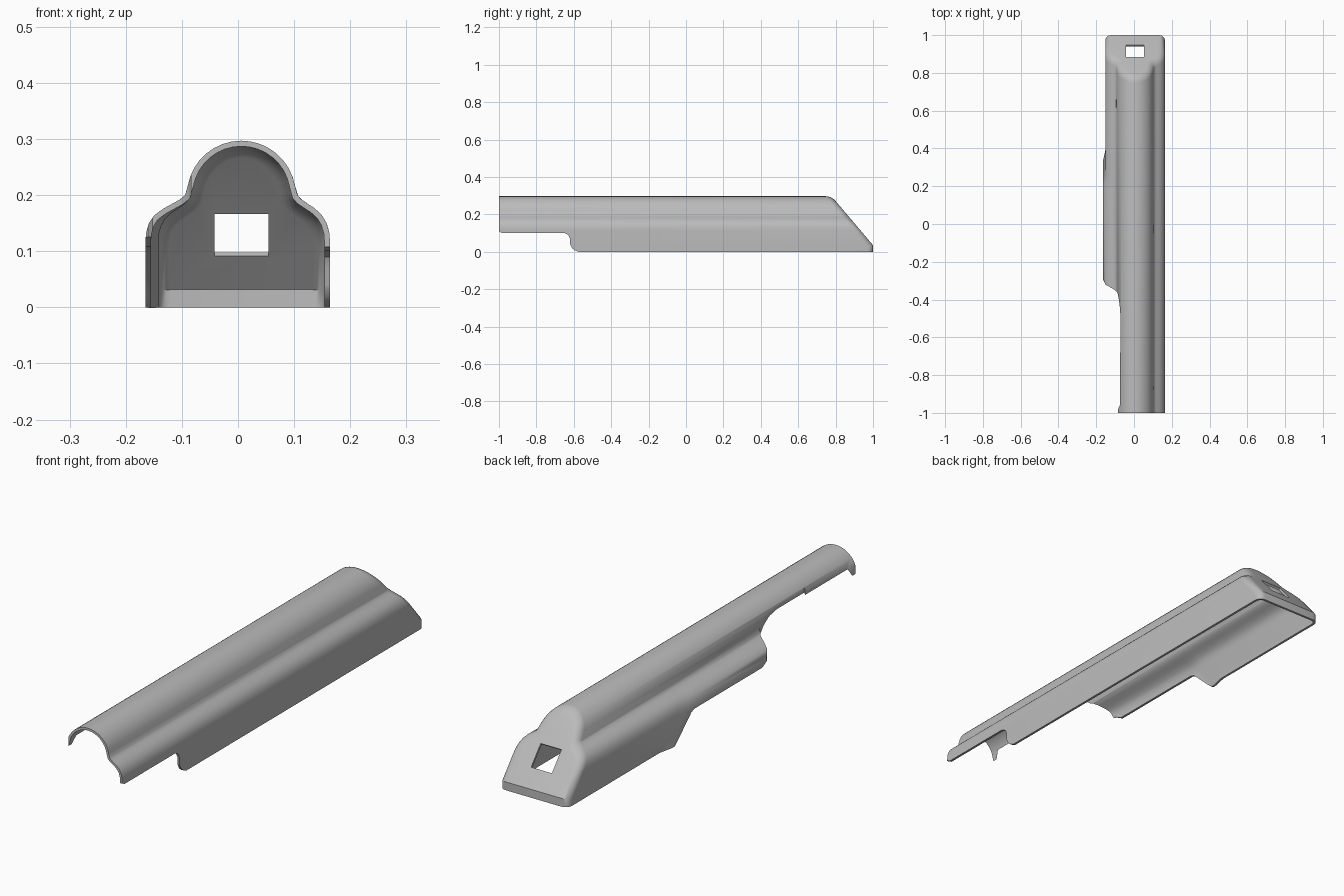
import bpy, bmesh
from math import sin, cos, radians, atan2
from mathutils import Vector

if "Cube" in bpy.data.objects:
    bpy.data.objects.remove(bpy.data.objects["Cube"])

CX = 0.006        # centre line of the cover
LIP = 0.035       # height of the upright rear lip
SLOPE = 1.18      # steepness of the rear face

grey = bpy.data.materials.new("plain grey")
grey.use_nodes = True
colour = (0.5, 0.5, 0.5, 1)
grey.diffuse_color = colour
grey.node_tree.nodes["Principled BSDF"].inputs["Base Color"].default_value = colour


def add_object(name, bm):
    mesh = bpy.data.meshes.new(name)
    bmesh.ops.recalc_face_normals(bm, faces=bm.faces)
    bm.to_mesh(mesh)
    bm.free()
    obj = bpy.data.objects.new(name, mesh)
    bpy.context.collection.objects.link(obj)
    mesh.materials.append(grey)
    return obj


def prism(name, points, place, depth):
    """Cutter: extrude a flat outline along the depth vector."""
    bm = bmesh.new()
    face = bm.faces.new([bm.verts.new(place(a, b)) for a, b in points])
    out = bmesh.ops.extrude_face_region(bm, geom=[face])
    moved = [v for v in out["geom"] if isinstance(v, bmesh.types.BMVert)]
    bmesh.ops.translate(bm, verts=moved, vec=Vector(depth))
    obj = add_object(name, bm)
    obj.hide_render = True
    return obj


# Cross-section: round ridge, valley, shoulder and upright wall
half = [(0.097 * cos(radians(a)), 0.2 + 0.097 * sin(radians(a)))
        for a in range(80, 0, -10)]
half += [(0.1, 0.2), (0.106, 0.193), (0.116, 0.186), (0.13, 0.177),
         (0.143, 0.165), (0.152, 0.15), (0.157, 0.132), (0.158, 0.115),
         (0.158, LIP), (0.158, 0)]
section = [(-x, z) for x, z in reversed(half)] + [(0, 0.297)] + half

# Shell skin with sloped rear end; front and underside stay open
bm = bmesh.new()
front = [bm.verts.new((CX + x, -1, z)) for x, z in section]
rear = [bm.verts.new((CX + x, min(1, 1 - (z - LIP) / SLOPE), z)) for x, z in section]
for i in range(len(section) - 1):
    bm.faces.new((front[i], front[i + 1], rear[i + 1], rear[i]))
slope = bm.faces.new(rear[1:-1])
lip = bm.faces.new((rear[0], rear[1], rear[-2], rear[-1]))
bmesh.ops.recalc_face_normals(bm, faces=bm.faces)
rounded = [e for e in bm.edges if len(e.link_faces) == 2
           and len({slope, lip} & set(e.link_faces)) == 1]
bmesh.ops.bevel(bm, geom=rounded, offset=0.03, segments=5, profile=0.5,
                affect='EDGES', clamp_overlap=False)

# Flared wall panel on the right side, starting at a diagonal step
step = Vector((0, 1, 0.85))
for y in (0.39, 0.33):
    faces = [f for f in bm.faces if f.calc_center_median().x < -0.09]
    geom = faces + list({e for f in faces for e in f.edges})
    geom += list({v for f in faces for v in f.verts})
    bmesh.ops.bisect_plane(bm, geom=geom, plane_co=(0, y, 0), plane_no=step)
for v in bm.verts:
    if v.co.x < -0.09 and v.co.dot(step) < 0.34:
        v.co.x -= 0.013 * min(1, max(0, (0.2 - v.co.z) / 0.04))
cover = add_object("cover_shell", bm)
# Orient the open skin outward, then give it thickness inward
bm = bmesh.new()
bm.from_mesh(cover.data)
if max(bm.faces, key=lambda f: f.calc_center_median().z).normal.z < 0:
    bmesh.ops.reverse_faces(bm, faces=bm.faces)
bm.to_mesh(cover.data)
bm.free()
wall = cover.modifiers.new("wall", 'SOLIDIFY')
wall.thickness = 0.01
wall.offset = -1
wall.use_even_offset = True

# Cutters: left front notch, right lower edge, right front opening, rear hole
notch = prism("left_notch_cutter",
              [(-1.1, -0.1), (-1.1, 0.11), (-0.995, 0.107), (-0.985, 0.1), (-0.65, 0.1),
               (-0.63, 0.09), (-0.62, 0.07), (-0.62, 0.04), (-0.61, 0.02),
               (-0.595, 0.008), (-0.575, 0), (-0.575, -0.1)],
              lambda y, z: (0.05, y, z), (0.3, 0, 0))
edge = prism("right_edge_cutter",
             [(0.31, -0.1), (0.31, 0), (0.295, 0.012), (0.2, 0.1), (0.18, 0.108),
              (-0.27, 0.108), (-0.3, 0.125), (-0.4, 0.125), (-0.4, -0.1)],
             lambda y, z: (-0.3, y, z), (0.2, 0, 0))
opening = prism("right_opening_cutter",
                [(-0.3, -0.3), (-0.16, -0.3), (-0.152, -0.32), (-0.1, -0.35),
                 (-0.087, -0.365), (-0.08, -0.4), (-0.074, -0.45), (-0.071, -0.5),
                 (-0.071, -0.68), (-0.075, -0.68), (-0.075, -0.96),
                 (-0.084, -0.98), (-0.084, -1.1), (-0.3, -1.1)],
                lambda x, y: (x, y, -0.2), (0, 0, 0.7))
tilt = atan2(SLOPE, 1)
along = Vector((0, -cos(tilt), sin(tilt)))
normal = Vector((0, sin(tilt), cos(tilt)))
middle = Vector((CX, 0.915, 0.135))
hole = prism("rear_hole_cutter",
             [(-0.048, -0.049), (0.048, -0.049), (0.048, 0.049), (-0.048, 0.049)],
             lambda x, t: middle + Vector((x, 0, 0)) + along * t - normal * 0.05,
             normal * 0.1)

for cutter in (notch, edge, opening, hole):
    cut = cover.modifiers.new(cutter.name, 'BOOLEAN')
    cut.operation = 'DIFFERENCE'
    cut.solver = 'EXACT'
    cut.object = cutter

# Apply everything, drop the cutters and shade
bpy.context.view_layer.update()
result = bpy.data.meshes.new_from_object(
    cover.evaluated_get(bpy.context.evaluated_depsgraph_get()))
cover.modifiers.clear()
cover.data = result
for cutter in (notch, edge, opening, hole):
    bpy.data.objects.remove(cutter)
bpy.ops.object.select_all(action='DESELECT')
cover.select_set(True)
bpy.context.view_layer.objects.active = cover
bpy.ops.object.shade_smooth_by_angle(angle=radians(35))
